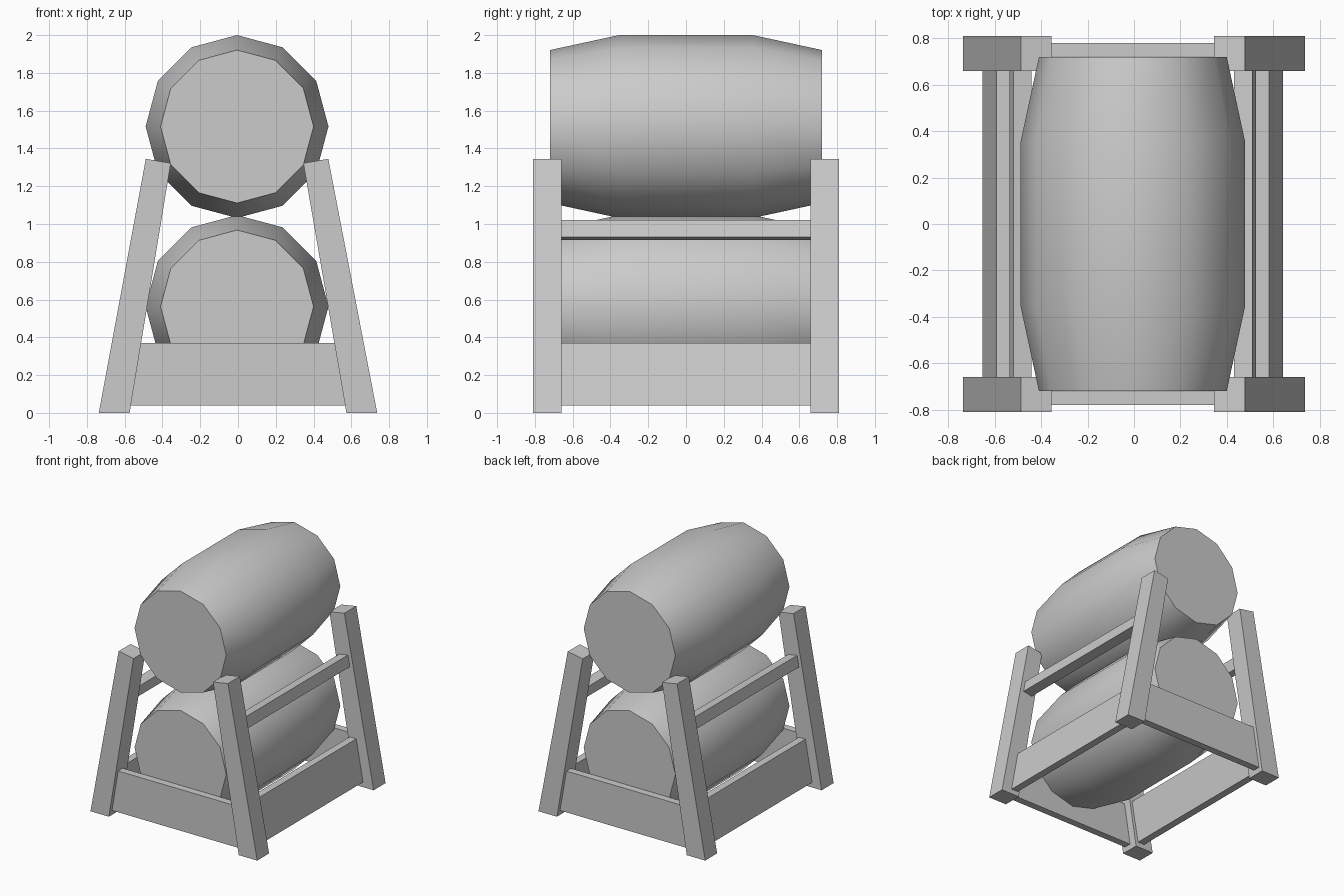
import bpy, bmesh, math

if "Cube" in bpy.data.objects:
    bpy.data.objects.remove(bpy.data.objects["Cube"], do_unlink=True)

grey = bpy.data.materials.new("plain grey")
grey.use_nodes = True
grey.diffuse_color = (0.6, 0.6, 0.6, 1)
grey.node_tree.nodes["Principled BSDF"].inputs["Base Color"].default_value = (0.6, 0.6, 0.6, 1)

SHIFT = -0.005  # upper parts sit slightly off centre


def finish(name, bm):
    bmesh.ops.recalc_face_normals(bm, faces=bm.faces)
    mesh = bpy.data.meshes.new(name)
    bm.to_mesh(mesh)
    bm.free()
    mesh.materials.append(grey)
    obj = bpy.data.objects.new(name, mesh)
    bpy.context.collection.objects.link(obj)
    return obj


def prism(name, profile, y0, y1):
    """Extrude an x-z outline along y."""
    bm = bmesh.new()
    face = bm.faces.new([bm.verts.new((x, y0, z)) for x, z in profile])
    out = bmesh.ops.extrude_face_region(bm, geom=[face])
    moved = [v for v in out["geom"] if isinstance(v, bmesh.types.BMVert)]
    bmesh.ops.translate(bm, verts=moved, vec=(0, y1 - y0, 0))
    return finish(name, bm)


def barrel(name, z, sides=12):
    """Twelve-sided barrel lying along y, with flat ends."""
    bm = bmesh.new()
    rings = []
    for y, r in ((-0.72, 0.405), (-0.355, 0.484), (0.355, 0.484), (0.72, 0.405)):
        angles = [2 * math.pi * i / sides for i in range(sides)]
        rings.append([bm.verts.new((SHIFT + r * math.sin(a), y, z + r * math.cos(a)))
                      for a in angles])
    for a, b in zip(rings, rings[1:]):
        for i in range(sides):
            j = (i + 1) % sides
            bm.faces.new((a[i], a[j], b[j], b[i]))
    bm.faces.new(rings[0])
    bm.faces.new(rings[-1])
    obj = finish(name, bm)
    bpy.ops.object.select_all(action='DESELECT')
    obj.select_set(True)
    bpy.context.view_layer.objects.active = obj
    bpy.ops.object.shade_smooth_by_angle(angle=math.radians(45))


barrel("upper_barrel", 1.516)
barrel("lower_barrel", 0.563)

# Outlines for the +x side
LEG = [(0.737, 0), (0.574, 0), (0.351, 1.322), (0.483, 1.345)]
BOARD = [(0.648, 0.04), (0.588, 0.04), (0.53, 0.37), (0.588, 0.37)]
RAIL = [(0.531, 0.93), (0.452, 0.915), (0.436, 1.006), (0.515, 1.02)]


def mirrored(outline, side):
    return [(side * x + (SHIFT if z > 0 else 0), z) for x, z in outline]


for side, label in ((1, "left"), (-1, "right")):
    # Leaning legs
    prism(f"front_{label}_leg", mirrored(LEG, side), -0.81, -0.66)
    prism(f"back_{label}_leg", mirrored(LEG, side), 0.66, 0.81)
    # Side board and upper rail
    prism(f"{label}_side_board", mirrored(BOARD, side), -0.7, 0.7)
    prism(f"{label}_upper_rail", mirrored(RAIL, side), -0.7, 0.7)

# End boards between the legs
END = [(-0.6, 0.04), (0.6, 0.04), (0.54, 0.37), (-0.54, 0.37)]
prism("front_board", END, -0.78, -0.722)
prism("back_board", END, 0.722, 0.78)
